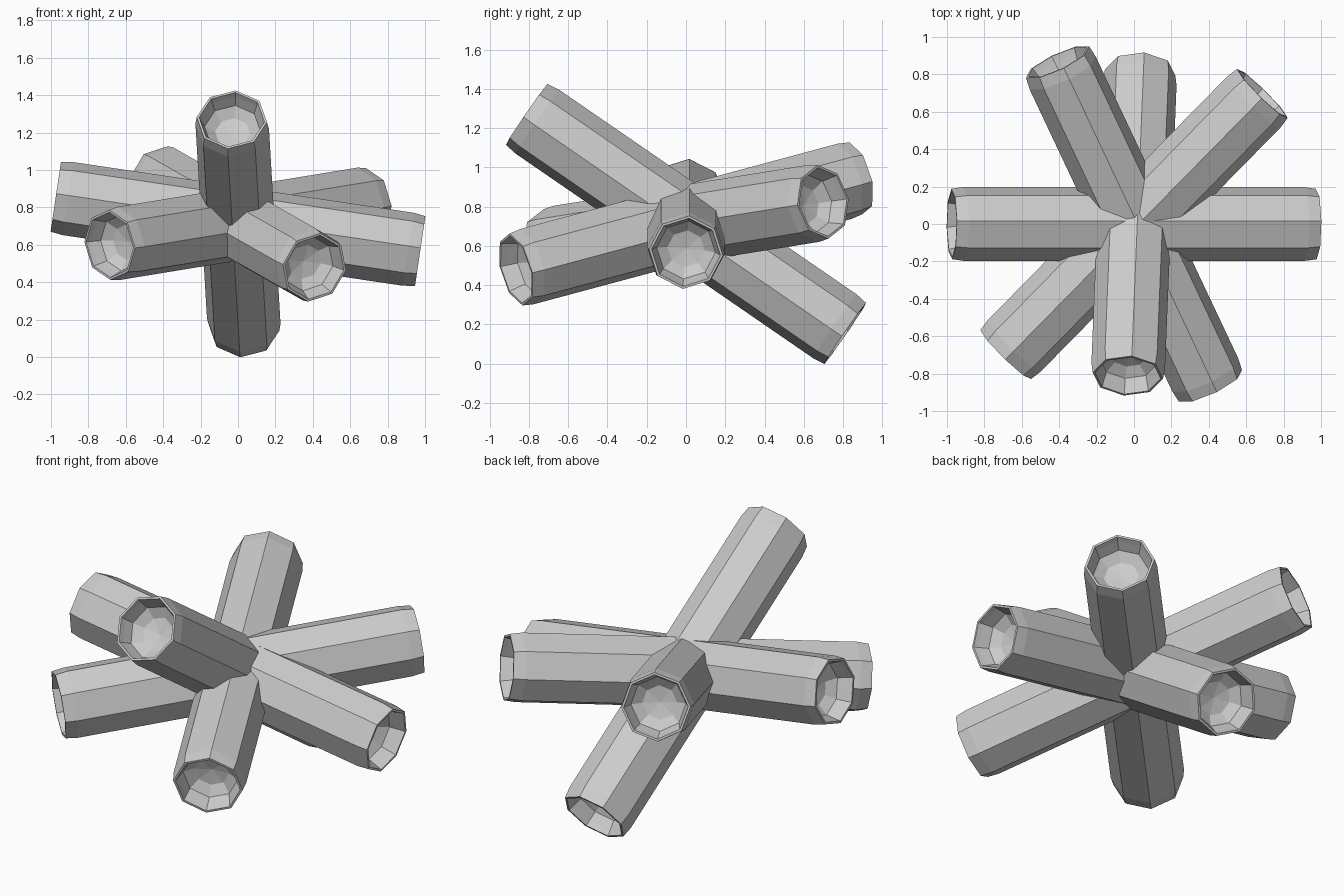
import bpy, bmesh, math
from mathutils import Vector

if "Cube" in bpy.data.objects:
    bpy.data.objects.remove(bpy.data.objects["Cube"])

SIDES = 8
CENTRE = Vector((0, 0, 0.712))
ROLL = math.radians(-5)

# Half profile of a tube: (radius, distance along axis), outer wall to cup floor
CUP = [(0.198, 0.92), (0.189, 0.985), (0.176, 0.985), (0.168, 0.955),
       (0.150, 0.90), (0.095, 0.86)]
CUP_FLOOR = 0.845


def make_tube(name, direction):
    d = Vector(direction).normalized()
    up = (Vector((0, 0, 1)) - d * d.z).normalized()
    right = up.cross(d)
    bm = bmesh.new()

    def ring(r, t):
        verts = []
        for i in range(SIDES):
            a = ROLL + 2 * math.pi * i / SIDES
            verts.append(bm.verts.new(CENTRE + d * t + right * (r * math.cos(a)) + up * (r * math.sin(a))))
        return verts

    # one continuous skin from the far cup, along the body, to the near cup
    profile = [(r, -t) for r, t in reversed(CUP)] + CUP
    rings = [ring(r, t) for r, t in profile]
    for a, b in zip(rings, rings[1:]):
        for i in range(SIDES):
            j = (i + 1) % SIDES
            bm.faces.new((a[i], a[j], b[j], b[i]))
    # dished floors closing both cups
    for loop, t in ((rings[0], -CUP_FLOOR), (rings[-1], CUP_FLOOR)):
        tip = bm.verts.new(CENTRE + d * t)
        for i in range(SIDES):
            bm.faces.new((loop[i], loop[(i + 1) % SIDES], tip))
    bmesh.ops.recalc_face_normals(bm, faces=bm.faces)

    mesh = bpy.data.meshes.new(name)
    bm.to_mesh(mesh)
    bm.free()
    bpy.context.collection.objects.link(bpy.data.objects.new(name, mesh))


# Four tubes crossing at the centre make eight arms
make_tube("side_to_side_tube", (0.975, 0, -0.145))
make_tube("steep_front_tube", (-0.033, -0.81, 0.557))
make_tube("left_front_tube", (-0.685, -0.697, -0.112))
make_tube("right_front_tube", (0.408, -0.864, -0.232))
